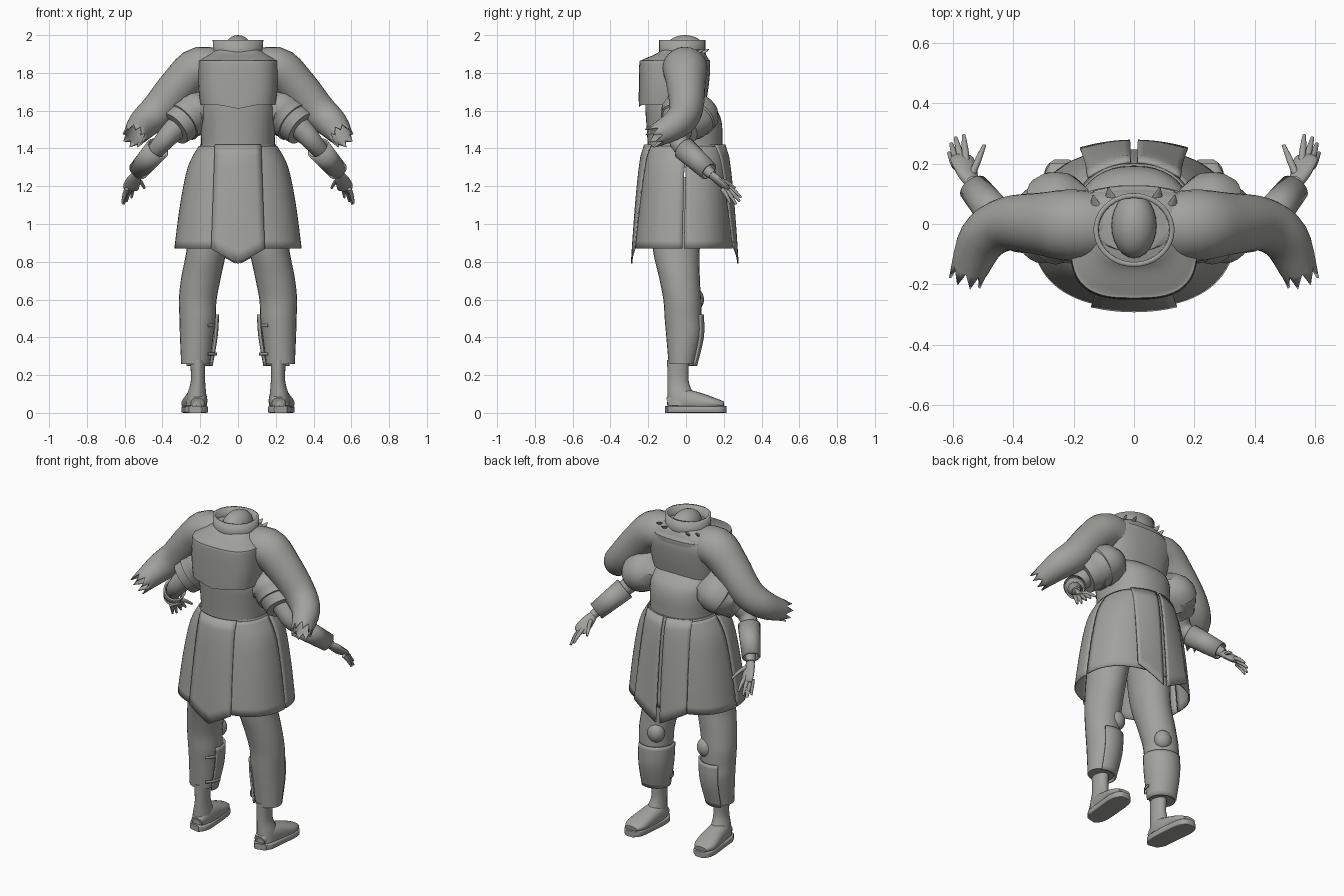
import bpy, bmesh, math
from mathutils import Vector

cube = bpy.data.objects.get("Cube")
if cube:
    bpy.data.objects.remove(cube, do_unlink=True)

GREY = (0.36, 0.36, 0.34, 1)
mat = bpy.data.materials.new("warm grey")
mat.use_nodes = True
mat.diffuse_color = GREY
bsdf = next(n for n in mat.node_tree.nodes if n.type == 'BSDF_PRINCIPLED')
bsdf.inputs["Base Color"].default_value = GREY


def finish(name, bm, thick=0, angle=40):
    bmesh.ops.recalc_face_normals(bm, faces=bm.faces[:])
    mesh = bpy.data.meshes.new(name)
    bm.to_mesh(mesh)
    bm.free()
    mesh.materials.append(mat)
    ob = bpy.data.objects.new(name, mesh)
    bpy.context.collection.objects.link(ob)
    if thick:
        mod = ob.modifiers.new("thickness", 'SOLIDIFY')
        mod.thickness = thick
        mod.offset = 0
    bpy.ops.object.select_all(action='DESELECT')
    ob.select_set(True)
    bpy.context.view_layer.objects.active = ob
    bpy.ops.object.shade_smooth_by_angle(angle=math.radians(angle))


def spline(pts, steps):
    """Catmull-Rom samples through tuples of any length."""
    out = []
    for i in range(len(pts) - 1):
        a, b = pts[max(i - 1, 0)], pts[i]
        c, d = pts[i + 1], pts[min(i + 2, len(pts) - 1)]
        for k in range(steps):
            t = k / steps
            out.append([0.5 * (2*q + (r - p)*t + (2*p - 5*q + 4*r - s)*t*t
                               + (3*q - p - 3*r + s)*t**3)
                        for p, q, r, s in zip(a, b, c, d)])
    return out + [list(pts[-1])]


def tube(name, pts, s=1, n=24, steps=4, upright=False, power=2, arc=None,
         cap=True, thick=0, rag=0, hem=0):
    """Skin over rings (x, y, z, radius a, radius b); s mirrors in x."""
    rings = spline(pts, steps)
    bm = bmesh.new()
    grid = []
    a0, a1 = [math.radians(a) for a in (arc or (0, 360))]
    count = n + 1 if arc else n
    for i, (x, y, z, ra, rb) in enumerate(rings):
        if upright:
            u, v, t = Vector((1, 0, 0)), Vector((0, 1, 0)), Vector((0, 0, 1))
        else:
            t = (Vector(rings[min(i + 1, len(rings) - 1)][:3])
                 - Vector(rings[max(i - 1, 0)][:3])).normalized()
            ref = Vector((0, 0, 1)) if abs(t.y) > 0.9 else Vector((0, 1, 0))
            v = (ref - t * t.dot(ref)).normalized()
            u = v.cross(t)
        row = []
        for k in range(count):
            a = a0 + (a1 - a0) * k / n
            c, d = math.cos(a), math.sin(a)
            p = Vector((x, y, z))
            p += u * ra * math.copysign(abs(c) ** (2 / power), c)
            p += v * rb * math.copysign(abs(d) ** (2 / power), d)
            if rag and i == len(rings) - 1:
                p += t * rag * (k % 3 - 1)
            if hem and i == 0:
                p.z += hem * abs(p.x) / 0.2
            row.append(bm.verts.new((p.x * s, p.y, p.z)))
        grid.append(row)
    for lo, hi in zip(grid, grid[1:]):
        for k in range(n):
            j = (k + 1) % count
            bm.faces.new((lo[k], lo[j], hi[j], hi[k]))
    if cap and not arc:
        bm.faces.new(grid[0])
        bm.faces.new(grid[-1])
    finish(name, bm, thick)


def ball(name, loc, size):
    bm = bmesh.new()
    bmesh.ops.create_uvsphere(bm, u_segments=24, v_segments=14, radius=1)
    bmesh.ops.scale(bm, vec=size, verts=bm.verts)
    bmesh.ops.translate(bm, vec=loc, verts=bm.verts)
    finish(name, bm)


def cloth_panel(name, x0, x1, side, depth, tip):
    """Hanging cloth strip over the skirt, longest at x = tip."""
    bm = bmesh.new()
    rows, cols = 10, 8
    grid = []
    for i in range(rows + 1):
        t = i / rows
        row = []
        for k in range(cols + 1):
            x = x0 + (x1 - x0) * k / cols
            end = 0.79 + 0.08 * abs(x - tip) / 0.14
            y = depth + 0.07 * t ** 0.55 - (0.03 - 0.015 * t) * (x / 0.13) ** 2
            row.append(bm.verts.new((x * (0.9 + 0.15 * t), side * y,
                                     1.42 + (end - 1.42) * t)))
        grid.append(row)
    for a, b in zip(grid, grid[1:]):
        for k in range(cols):
            bm.faces.new((a[k], a[k + 1], b[k + 1], b[k]))
    finish(name, bm, 0.008)


# Torso, collar and neck
tube("waist", [(0, 0, 1.3, .2, .2), (0, -.005, 1.42, .195, .198), (0, -.01, 1.53, .2, .2),
               (0, -.025, 1.6, .2, .19), (0, -.055, 1.65, .185, .16)],
     n=40, upright=True, power=2.3)
tube("jacket", [(0, -.075, 1.61, .195, .175), (0, -.068, 1.72, .21, .182),
                (0, -.06, 1.85, .21, .187), (0, -.055, 1.868, .2, .178),
                (0, -.03, 1.9, .15, .13), (0, -.02, 1.92, .12, .11)],
     n=48, upright=True, power=2.9, hem=0.04)
tube("upper_back", [(0, .01, 1.64, .2, .095), (0, .015, 1.73, .215, .105),
                    (0, .015, 1.83, .24, .112), (0, .01, 1.89, .2, .1),
                    (0, 0, 1.925, .12, .09)], n=40, upright=True, power=2.3)
tube("belt", [(0, 0, 1.36, .2, .195), (0, 0, 1.39, .21, .205), (0, 0, 1.42, .2, .2)],
     n=40, upright=True, power=2.3)
tube("collar", [(0, -.02, 1.86, .122, .114), (0, -.02, 1.975, .126, .114)],
     n=36, steps=1, upright=True, cap=False, thick=.016)
tube("neck", [(0, -.01, 1.8, .07, .08), (0, -.01, 1.92, .07, .09)], upright=True)
ball("neck_stump", (0, -.005, 1.92), (.075, .108, .08))

# Skirt halves split at the sides, with hanging panels
skirt = [(0, 0, 1.41, .205, .2), (0, -.005, 1.3, .262, .222),
         (0, -.01, 1.1, .303, .242), (0, -.015, .87, .333, .258)]
tube("rear_skirt", skirt, n=40, upright=True, power=2.4, arc=(.4, 179.6), thick=.008)
tube("front_skirt", skirt, n=40, upright=True, power=2.4, arc=(180.4, 359.6), thick=.008)
cloth_panel("front_panel", -.135, .135, -1, .218, 0)
cloth_panel("rear_panel_left", .012, .17, 1, .205, .012)
cloth_panel("rear_panel_right", -.17, -.012, 1, .205, -.012)

for s, side in ((1, "left"), (-1, "right")):
    # Torn outer sleeve, blending into the shoulder
    tube(side + "_sleeve", [(.06, -.01, 1.8, .1, .1), (.2, -.005, 1.825, .11, .115),
                            (.305, 0, 1.74, .1, .1), (.42, 0, 1.605, .09, .085),
                            (.5, -.05, 1.53, .078, .075), (.55, -.165, 1.465, .055, .055)],
         s, cap=False, thick=.008, rag=.025)
    # Torn tufts behind the collar
    for x, y in ((.07, .1), (.12, .075)):
        tube(side + "_tuft", [(x, y - .04, 1.89, .035, .014),
                              (x + .015, y + .02, 1.925, .003, .003)], s, n=6, steps=1)

    # Layered upper arm guard slanting toward the elbow, arm and cuff
    tube(side + "_arm_guard", [(.17, .065, 1.65, .06, .08), (.195, .05, 1.625, .105, .13),
                               (.23, .03, 1.595, .122, .155),
                               (.265, .01, 1.57, .122, .155), (.268, .008, 1.567, .114, .147),
                               (.3, -.01, 1.54, .116, .135), (.303, -.012, 1.537, .107, .125),
                               (.34, -.035, 1.505, .098, .105)], s, steps=1)
    tube(side + "_arm", [(.22, 0, 1.62, .075, .08), (.34, -.03, 1.5, .062, .065),
                         (.4, -.035, 1.43, .05, .05), (.47, .04, 1.35, .04, .042),
                         (.54, .14, 1.26, .024, .026)], s)
    tube(side + "_cuff", [(.425, -.01, 1.4, .06, .058), (.53, .12, 1.28, .048, .046)],
         s, steps=1, thick=.01, cap=False)

    # Hand with five fingers
    tube(side + "_palm", [(.535, .13, 1.265, .022, .02), (.55, .165, 1.235, .036, .02),
                          (.567, .21, 1.195, .042, .016), (.57, .225, 1.18, .03, .01)], s, n=16)
    fingers = (((.535, .165, 1.24), (.495, .26, 1.19)), ((.555, .21, 1.2), (.563, .293, 1.14)),
               ((.57, .21, 1.19), (.59, .285, 1.12)), ((.585, .205, 1.185), (.605, .265, 1.105)),
               ((.59, .19, 1.185), (.612, .235, 1.11)))
    for root, tip in fingers:
        mid = [(a + b) / 2 for a, b in zip(root, tip)]
        tube(side + "_finger", [(*root, .012, .012), (mid[0], mid[1], mid[2] + .008, .011, .011),
                                (*tip, .006, .006)], s, n=10, steps=3)

    # Leg, knee pad and shin guard
    tube(side + "_leg", [(.12, -.03, 1.25, .12, .15), (.16, -.052, .9, .107, .127),
                         (.195, -.035, .72, .105, .108), (.213, -.02, .6, .1, .1),
                         (.214, -.015, .5, .096, .098), (.218, -.01, .42, .09, .096),
                         (.225, -.022, .26, .076, .07)],
         s, upright=True)
    ball(side + "_knee_pad", (.17 * s, .05, .6), (.052, .045, .058))
    tube(side + "_shin_guard", [(.21, -.01, .52, .105, .1), (.213, -.01, .4, .1, .1),
                                (.222, -.022, .25, .083, .076)],
         s, upright=True, arc=(55, 205), thick=.01)
    for z in (.47, .32):
        tube(side + "_shin_strap", [(.215, -.01, z, .1, .1), (.215, -.01, z - .015, .1, .1)],
             s, steps=1, upright=True, arc=(180, 235), thick=.006)

    # Boot and sole, toes turned slightly out
    tube(side + "_ankle", [(.213, -.042, .28, .04, .058), (.212, -.042, .17, .038, .056),
                           (.218, -.03, .1, .05, .068), (.22, -.03, .04, .055, .07)],
         s, upright=True)
    tube(side + "_foot", [(.215, -.095, .05, .035, .03), (.218, -.03, .065, .055, .06),
                          (.226, .06, .058, .062, .052), (.236, .15, .05, .064, .03),
                          (.238, .2, .045, .04, .015)], s, power=2.4)
    tube(side + "_sole", [(.226, -.104, .018, .035, .018), (.22, -.06, .018, .06, .018),
                          (.227, .05, .018, .064, .018), (.236, .14, .018, .064, .018),
                          (.238, .19, .018, .052, .018), (.238, .213, .018, .025, .018)],
         s, n=32, power=8)
